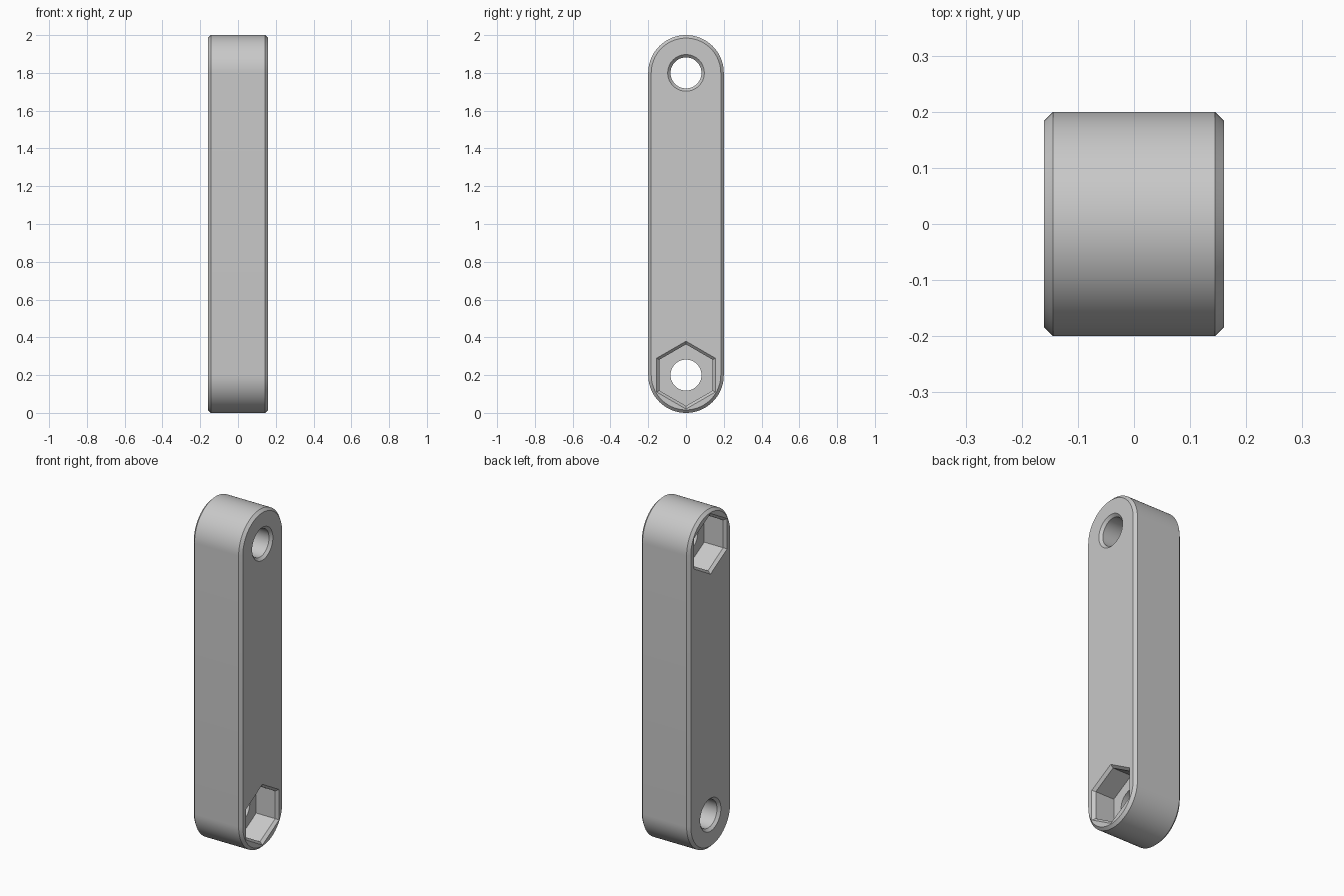
import bpy
import bmesh
import math

cube = bpy.data.objects.get("Cube")
if cube:
    bpy.data.objects.remove(cube, do_unlink=True)

HALF = 0.16       # half thickness along x
END_R = 0.2       # radius of the rounded ends
BEVEL = 0.016     # chamfer on the outer rims
LOW, HIGH = 0.2, 1.8
HOLE_R = 0.082
HEX_R = 0.163     # corner radius of the hexagonal pocket
POCKET = 0.14     # pocket depth

grey = bpy.data.materials.new("plain grey")
grey.use_nodes = True
grey.diffuse_color = (0.58, 0.58, 0.58, 1)
grey.node_tree.nodes["Principled BSDF"].inputs["Base Color"].default_value = grey.diffuse_color


def ring(radius, z, sides):
    """Regular polygon in the yz plane with a corner pointing up."""
    return [(radius * math.sin(math.tau * i / sides),
             z + radius * math.cos(math.tau * i / sides)) for i in range(sides)]


def stadium(radius, steps=40):
    """Long outline with a half circle at each end."""
    points = []
    for centre, start in ((HIGH, 0), (LOW, math.pi)):
        for i in range(steps + 1):
            a = start + math.pi * i / steps
            points.append((radius * math.cos(a), centre + radius * math.sin(a)))
    return points


def loft(name, sections):
    """Closed solid through (x, outline) sections."""
    bm = bmesh.new()
    loops = [[bm.verts.new((x, y, z)) for y, z in outline] for x, outline in sections]
    for a, b in zip(loops, loops[1:]):
        for i in range(len(a)):
            j = (i + 1) % len(a)
            bm.faces.new((a[i], a[j], b[j], b[i]))
    bm.faces.new(loops[0])
    bm.faces.new(loops[-1])
    bmesh.ops.recalc_face_normals(bm, faces=bm.faces)
    mesh = bpy.data.meshes.new(name)
    bm.to_mesh(mesh)
    bm.free()
    mesh.materials.append(grey)
    obj = bpy.data.objects.new(name, mesh)
    bpy.context.collection.objects.link(obj)
    return obj


# Chamfered link body
body = loft("link_body", [
    (-HALF, stadium(END_R - BEVEL)),
    (-HALF + BEVEL, stadium(END_R)),
    (HALF - BEVEL, stadium(END_R)),
    (HALF, stadium(END_R - BEVEL)),
])

# Each end has a hexagonal pocket on one side and a countersunk hole on the other
cutters = []
out = 0.02
for side, z in ((1, LOW), (-1, HIGH)):
    cutters.append(loft("bolt_hole_cutter", [
        (side * (HALF + out), ring(HOLE_R, z, 64)),
        (-side * (HALF - 0.015), ring(HOLE_R, z, 64)),
        (-side * (HALF + out), ring(HOLE_R + 0.015 + out, z, 64)),
    ]))
    cutters.append(loft("nut_pocket_cutter", [
        (side * (HALF - POCKET), ring(HEX_R, z, 6)),
        (side * (HALF - 0.016), ring(HEX_R, z, 6)),
        (side * (HALF + out), ring(HEX_R + 0.017 + out, z, 6)),
    ]))

bpy.ops.object.select_all(action="DESELECT")
body.select_set(True)
bpy.context.view_layer.objects.active = body
for cutter in cutters:
    cutter.hide_render = True
    mod = body.modifiers.new("cut", "BOOLEAN")
    mod.operation = "DIFFERENCE"
    mod.solver = "EXACT"
    mod.object = cutter
    bpy.ops.object.modifier_apply(modifier=mod.name)
for cutter in cutters:
    bpy.data.objects.remove(cutter, do_unlink=True)

bpy.ops.object.shade_smooth_by_angle(angle=math.radians(30))
